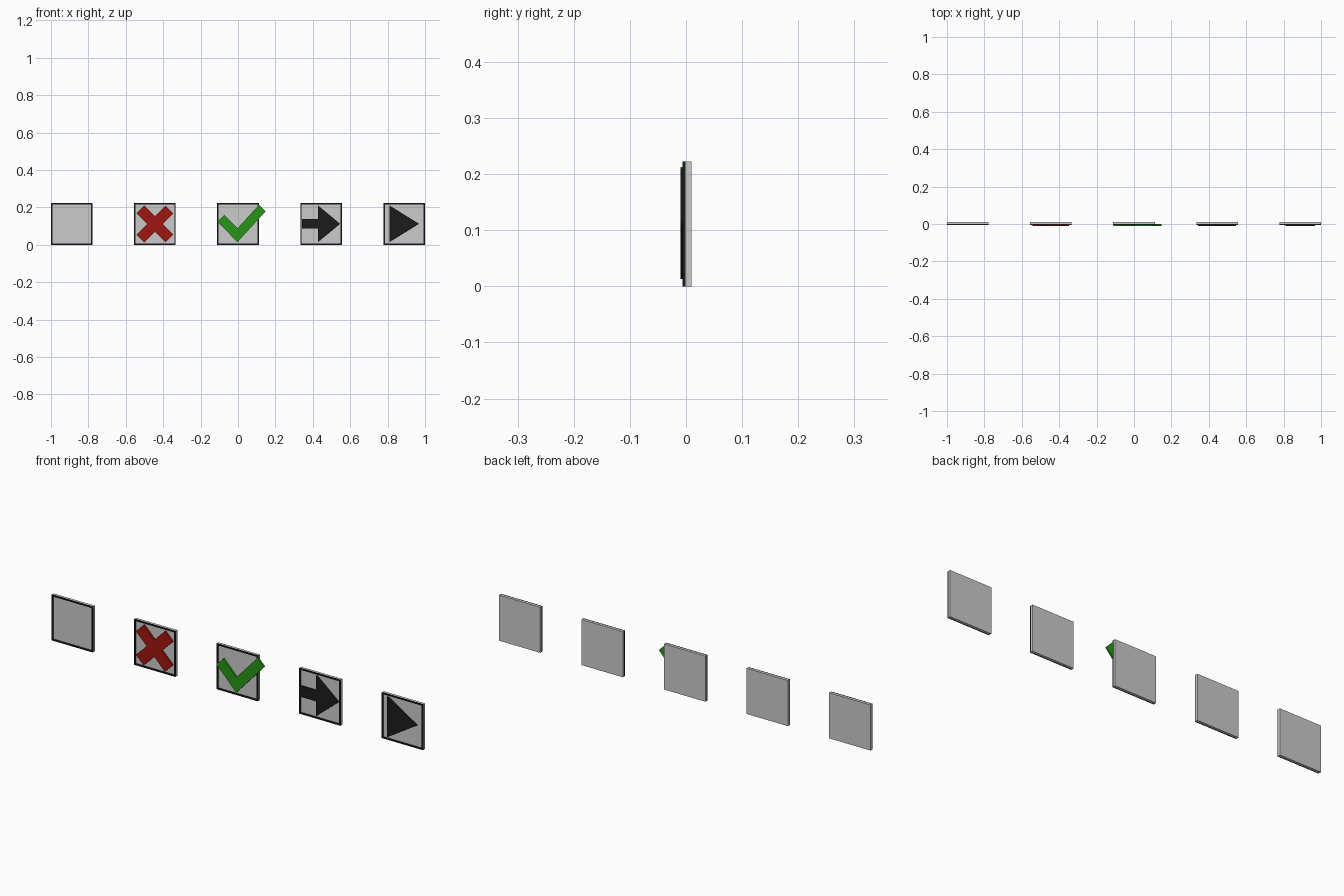
import bpy, bmesh, math

if "Cube" in bpy.data.objects:
    bpy.data.objects.remove(bpy.data.objects["Cube"])

S = 0.222           # tile side
CZ = S / 2          # tile centre height


def material(name, rgb):
    m = bpy.data.materials.new(name)
    m.diffuse_color = (*rgb, 1)
    m.use_nodes = True
    m.node_tree.nodes["Principled BSDF"].inputs["Base Color"].default_value = m.diffuse_color
    return m


BLACK = material("black", (0.012, 0.012, 0.012))
RED = material("red", (0.35, 0.008, 0.005))
GREEN = material("green", (0.02, 0.3, 0.008))


def prism(name, outline, y0, y1, mat=None, hole=None):
    """Extrude an x-z outline from y0 to y1; an optional hole has matching corners."""
    bm = bmesh.new()

    def ring(pts, y):
        return [bm.verts.new((x, y, z)) for x, z in pts]

    def bridge(a, b):
        for i in range(len(a)):
            j = (i + 1) % len(a)
            bm.faces.new((a[i], a[j], b[j], b[i]))

    front, back = ring(outline, y0), ring(outline, y1)
    bridge(front, back)
    if hole:
        hf, hb = ring(hole, y0), ring(hole, y1)
        bridge(hf, hb)
        bridge(front, hf)
        bridge(back, hb)
    else:
        bm.faces.new(front)
        bm.faces.new(back)
    bmesh.ops.recalc_face_normals(bm, faces=bm.faces)
    me = bpy.data.meshes.new(name)
    bm.to_mesh(me)
    bm.free()
    ob = bpy.data.objects.new(name, me)
    bpy.context.collection.objects.link(ob)
    if mat:
        me.materials.append(mat)
    return ob


def square(cx, half):
    return [(cx + sx * half, CZ + sz * half)
            for sx, sz in ((-1, -1), (1, -1), (1, 1), (-1, 1))]


# Tiles: grey panel with a thin black frame around its front
names = ["blank", "cross", "check", "arrow", "play"]
centres = [-0.889 + 0.4445 * i for i in range(5)]
for n, cx in zip(names, centres):
    prism(n + "_panel", square(cx, S / 2), -0.001, 0.010)
    prism(n + "_frame", square(cx, S / 2), -0.006, -0.001, BLACK,
          hole=square(cx, S / 2 - 0.007))

Y0, Y1 = -0.010, -0.001     # symbol depth

# Cross: one twelve-sided outline turned by 45 degrees
a, b = 0.029, 0.11
c = math.sqrt(0.5)
plus = [(-a, -b), (a, -b), (a, -a), (b, -a), (b, a), (a, a),
        (a, b), (-a, b), (-a, a), (-b, a), (-b, -a), (-a, -a)]
prism("cross_symbol", [(centres[1] + c * (x - z), CZ + c * (x + z)) for x, z in plus],
      Y0, Y1, RED)

# Check mark, overhanging its tile on the right
prism("check_symbol", [(-0.003, 0.014), (0.147, 0.178), (0.112, 0.213),
                       (-0.003, 0.088), (-0.073, 0.160), (-0.109, 0.123)],
      Y0, Y1, GREEN)

# Arrow
prism("arrow_symbol", [(0.342, 0.086), (0.428, 0.086), (0.428, 0.014), (0.546, 0.112),
                       (0.428, 0.210), (0.428, 0.138), (0.342, 0.138)],
      Y0, Y1, BLACK)

# Play triangle
prism("play_symbol", [(0.81, 0.014), (0.968, 0.112), (0.81, 0.210)], Y0, Y1, BLACK)
